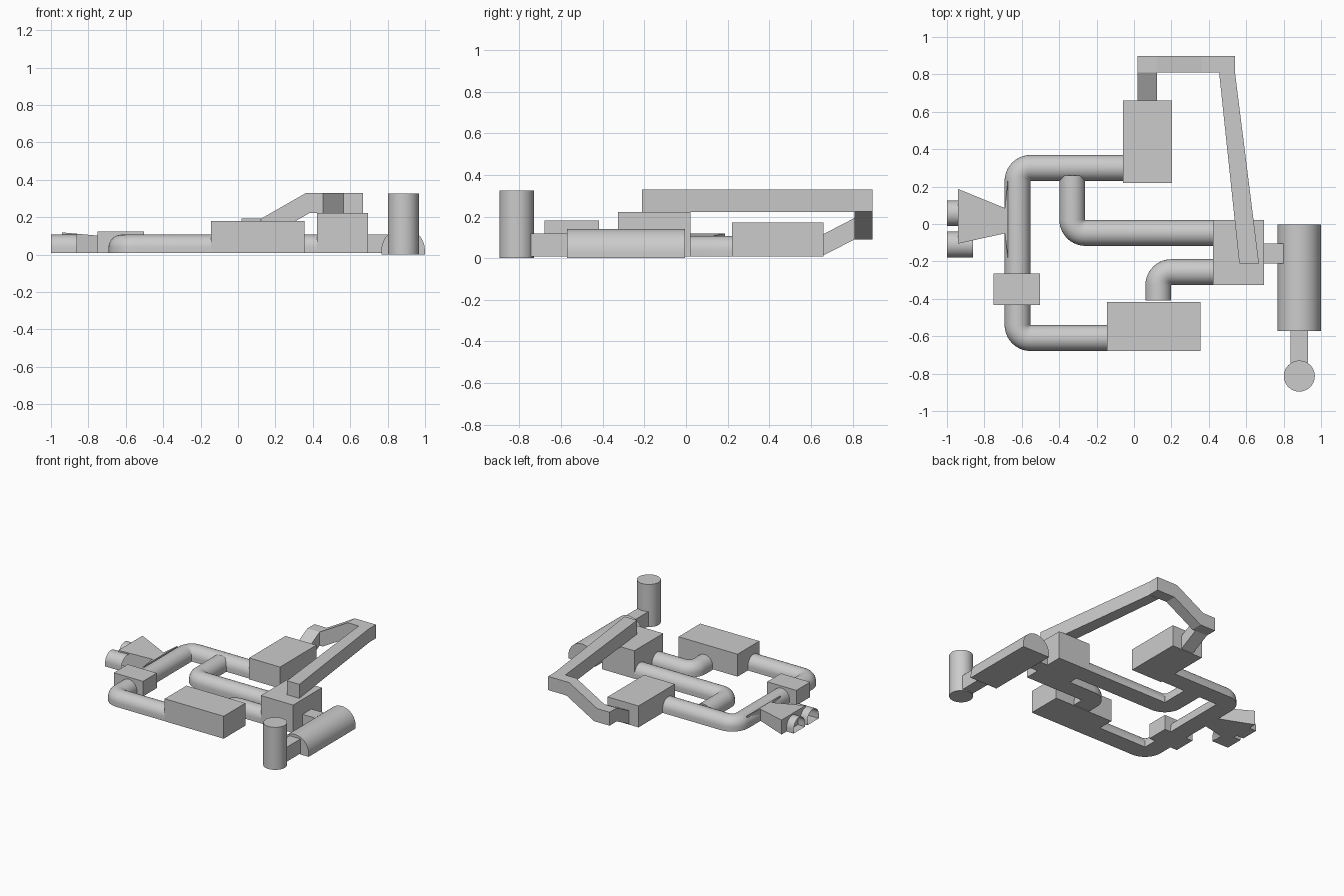
import bpy
from math import sin, cos, pi
from mathutils import Vector

if "Cube" in bpy.data.objects:
    bpy.data.objects.remove(bpy.data.objects["Cube"])

Z0 = 0.008  # underside of most parts


def make(name, verts, faces, smooth=False):
    me = bpy.data.meshes.new(name)
    me.from_pydata(verts, [], faces)
    me.update()
    ob = bpy.data.objects.new(name, me)
    bpy.context.collection.objects.link(ob)
    bpy.ops.object.select_all(action='DESELECT')
    bpy.context.view_layer.objects.active = ob
    ob.select_set(True)
    # consistent outward normals
    bpy.ops.object.mode_set(mode='EDIT')
    bpy.ops.mesh.select_all(action='SELECT')
    bpy.ops.mesh.remove_doubles(threshold=0.0002)
    bpy.ops.mesh.normals_make_consistent(inside=False)
    bpy.ops.object.mode_set(mode='OBJECT')
    if smooth:
        bpy.ops.object.shade_smooth_by_angle()
    return ob


def prism(name, pts, axis, a, b, smooth=False):
    """Extrude a 2D profile along an axis from a to b."""
    put = {'x': lambda p, t: (t, p[0], p[1]),
           'y': lambda p, t: (p[0], t, p[1]),
           'z': lambda p, t: (p[0], p[1], t)}[axis]
    n = len(pts)
    verts = [put(p, t) for t in (a, b) for p in pts]
    faces = [(i, (i + 1) % n, n + (i + 1) % n, n + i) for i in range(n)]
    faces += [tuple(range(n)), tuple(range(n, 2 * n))]
    return make(name, verts, faces, smooth)


def box(name, x0, x1, y0, y1, z1, z0=Z0):
    return prism(name, [(x0, y0), (x1, y0), (x1, y1), (x0, y1)], 'z', z0, z1)


def arch(r, z0, z1, n=16):
    """Tunnel section: flat floor, short walls, round top."""
    c = z1 - r
    return [(-r, z0)] + [(-r * cos(pi * i / n), c + r * sin(pi * i / n))
                         for i in range(n + 1)] + [(r, z0)]


def pipe(name, corners, r=0.069, z1=0.107, bend=0.07, steps=10, caps=True):
    """Sweep the tunnel section along a path with rounded corners."""
    pts = [Vector(c) for c in corners]
    path = [(pts[0], (pts[1] - pts[0]).normalized())]
    for p, q, s in zip(pts, pts[1:], pts[2:]):
        d0, d1 = (q - p).normalized(), (s - q).normalized()
        centre = q - d0 * bend + d1 * bend
        for i in range(steps + 1):
            t = pi / 2 * i / steps
            path.append((centre - d1 * bend * cos(t) + d0 * bend * sin(t),
                         d0 * cos(t) + d1 * sin(t)))
    path.append((pts[-1], (pts[-1] - pts[-2]).normalized()))
    sec = arch(r, Z0, z1)
    n = len(sec)
    verts = [(p.x - d.y * u, p.y + d.x * u, z) for p, d in path for u, z in sec]
    faces = [(k * n + i, k * n + (i + 1) % n, (k + 1) * n + (i + 1) % n, (k + 1) * n + i)
             for k in range(len(path) - 1) for i in range(n)]
    if caps:
        faces += [tuple(range(n)), tuple(range(len(verts) - n, len(verts)))]
    return make(name, verts, faces, True)


# Main pipe runs
pipe("outer_pipe", [(-0.05, 0.3), (-0.623, 0.3), (-0.623, -0.61), (-0.14, -0.61)])
pipe("inner_pipe", [(0.43, -0.048), (-0.33, -0.048), (-0.33, 0.26)])
pipe("short_pipe", [(0.43, -0.257), (0.13, -0.257), (0.13, -0.41)])

# Open intake stubs
for i, y in enumerate((0.057, -0.11)):
    pipe(f"intake_stub_{i + 1}", [(-1.0, y), (-0.86, y)], caps=False)

# Intake funnel, roof sloping down towards the pipe
funnel = prism("intake_funnel", [(-0.94, -0.105), (-0.69, -0.05), (-0.675, -0.18),
                                 (-0.675, 0.23), (-0.69, 0.085), (-0.94, 0.187)],
               'z', Z0, 0.119)
for v in funnel.data.vertices:
    if v.co.z > 0.1:
        v.co.z -= 0.09 * (v.co.x + 0.94)

# Box units
box("valve_box", -0.75, -0.502, -0.432, -0.264, 0.123)
box("front_box", -0.145, 0.355, -0.68, -0.417, 0.18)
box("rear_box", -0.06, 0.202, 0.22, 0.66, 0.172)
box("junction_box", 0.422, 0.696, -0.327, 0.022, 0.222)

# Overhead duct: ramp, rear run and diagonal run
prism("duct_ramp", [(0.65, Z0), (0.81, 0.09), (0.81, 0.193), (0.65, 0.11)],
      'x', 0.02, 0.124)
prism("duct_rear", [(0.02, 0.09), (0.15, 0.09), (0.385, 0.224), (0.54, 0.224),
                    (0.54, 0.329), (0.362, 0.329), (0.124, 0.193), (0.02, 0.193)],
      'y', 0.81, 0.897)
prism("duct_diagonal", [(0.455, 0.811), (0.54, 0.811), (0.668, -0.212), (0.563, -0.212)],
      'z', 0.222, 0.329)

# Turbine housing, chimney and their links
prism("large_cylinder", [(x + 0.883, z) for x, z in arch(0.116, 0.0, 0.141, 24)],
      'y', -0.572, -0.004, True)
box("side_link", 0.69, 0.80, -0.212, -0.105, 0.107)
box("chimney_link", 0.838, 0.93, -0.75, -0.565, 0.119)
prism("chimney", [(0.884 + 0.083 * cos(2 * pi * i / 32), -0.813 + 0.083 * sin(2 * pi * i / 32))
                  for i in range(32)], 'z', 0.0, 0.326, True)
